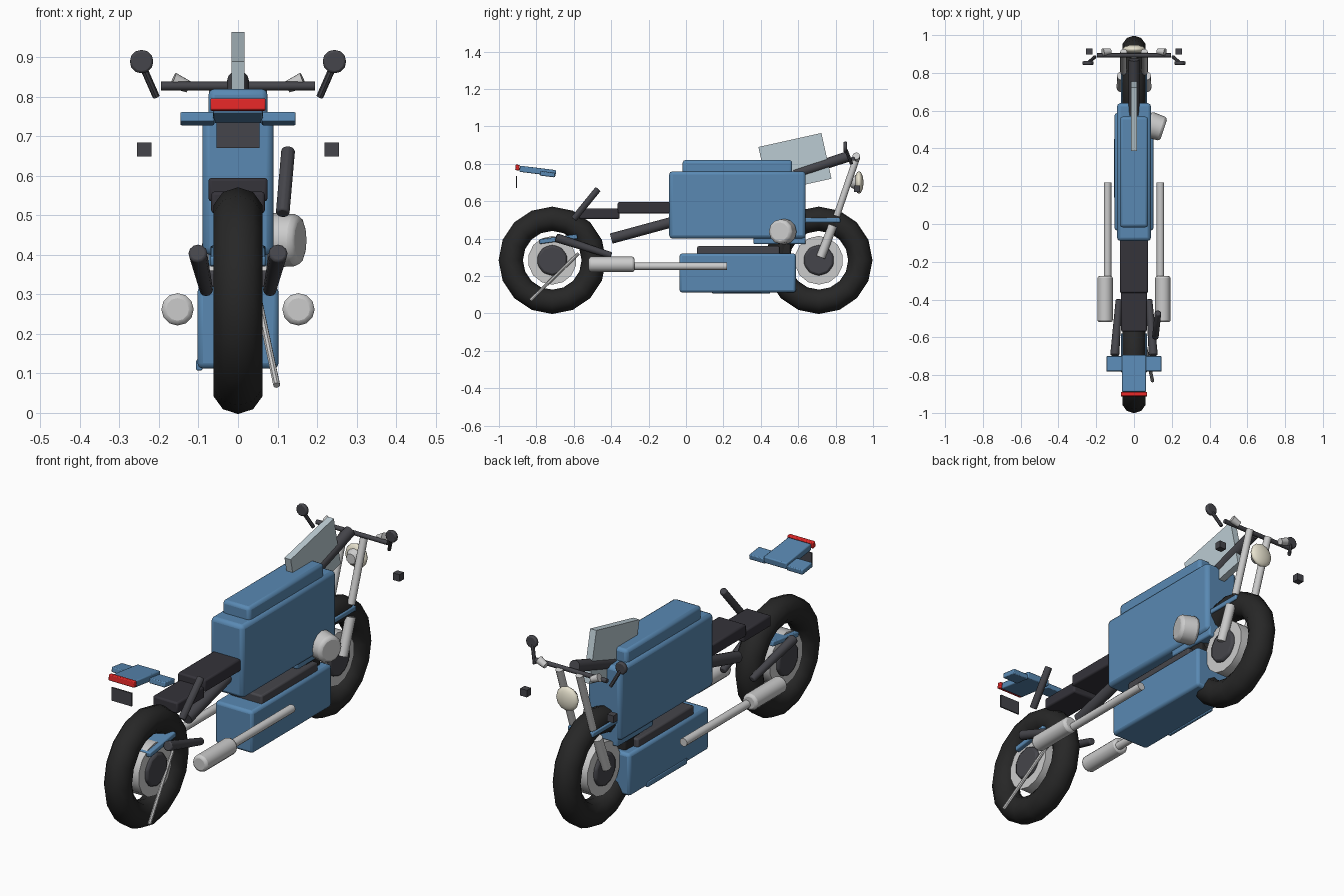
import bpy, math
from mathutils import Vector

if "Cube" in bpy.data.objects:
    bpy.data.objects.remove(bpy.data.objects["Cube"])

def mat(name, c):
    m = bpy.data.materials.new(name)
    m.diffuse_color = c
    m.use_nodes = True
    m.node_tree.nodes["Principled BSDF"].inputs["Base Color"].default_value = m.diffuse_color
    return m

BLUE = mat("blue", (0.10, 0.25, 0.45, 1))
DARK = mat("dark", (0.06, 0.06, 0.07, 1))
SEAT = mat("seat_dark", (0.035, 0.033, 0.042, 1))
RUBBER = mat("rubber", (0.02, 0.02, 0.02, 1))
SILVER = mat("silver", (0.65, 0.65, 0.67, 1))
RED = mat("red", (0.75, 0.02, 0.02, 1))
CREAM = mat("cream", (0.8, 0.76, 0.62, 1))
GLASS = mat("glass", (0.5, 0.6, 0.65, 0.4))

def finish(name, m, bevel=0, segs=2):
    o = bpy.context.object
    o.name = name
    o.data.materials.append(m)
    if bevel:
        b = o.modifiers.new("bevel", "BEVEL")
        b.width, b.segments = bevel, segs
        b.limit_method = 'ANGLE'
    bpy.ops.object.shade_smooth_by_angle(angle=math.radians(40))
    return o

# box from (min, max) in each axis, optionally pitched about x
def box(name, m, x, y, z, bevel=0.0, pitch=0):
    lo, hi = Vector((x[0], y[0], z[0])), Vector((x[1], y[1], z[1]))
    bpy.ops.mesh.primitive_cube_add(size=1, location=(lo + hi) / 2)
    o = bpy.context.object
    o.scale = hi - lo
    bpy.ops.object.transform_apply(location=False, rotation=False, scale=True)
    o.rotation_euler.x = math.radians(pitch)
    return finish(name, m, bevel)

# tapered rod between two points
def rod(name, m, a, b, r1, r2=None, n=12, bevel=0):
    a, b = Vector(a), Vector(b)
    bpy.ops.mesh.primitive_cone_add(vertices=n, radius1=r1, radius2=r1 if r2 is None else r2,
                                    depth=(b - a).length, location=(a + b) / 2)
    bpy.context.object.rotation_euler = (b - a).to_track_quat('Z', 'Y').to_euler()
    return finish(name, m, bevel)

# wheels: tyre, disc and hub
for tag, y in (("rear", -0.715), ("front", 0.71)):
    c = Vector((0, y, 0.284))
    bpy.ops.mesh.primitive_torus_add(major_segments=16, minor_segments=10, major_radius=0.222,
                                     minor_radius=0.065, location=c,
                                     rotation=(math.radians(11.25), math.radians(90), 0))
    o = bpy.context.object
    o.rotation_euler = (0, math.radians(90), 0)
    finish(tag + "_tyre", RUBBER)
    rod(tag + "_disc", SILVER, c - Vector((0.048, 0, 0)), c + Vector((0.048, 0, 0)), 0.13, n=14)
    rod(tag + "_hub", DARK, c - Vector((0.062, 0, 0)), c + Vector((0.062, 0, 0)), 0.083, n=10, bevel=0.012)

# body: tank, lid, chin, engine, belly
box("tank", BLUE, (-0.09, 0.09), (-0.09, 0.64), (0.40, 0.76), 0.018)
box("tank_lid", BLUE, (-0.075, 0.075), (-0.018, 0.568), (0.70, 0.82), 0.015)
box("tank_chin", BLUE, (-0.075, 0.075), (0.36, 0.64), (0.37, 0.45), 0.008)
box("belly", BLUE, (-0.103, 0.103), (-0.035, 0.588), (0.112, 0.32), 0.014)
box("belly_trim", BLUE, (-0.106, -0.09), (0.14, 0.45), (0.107, 0.135), 0.004)
box("engine", DARK, (-0.088, 0.088), (0.06, 0.50), (0.25, 0.36), 0.008)
box("engine_front", RUBBER, (-0.06, 0.06), (0.44, 0.56), (0.28, 0.40), 0.01)

# seat and subframe
box("front_seat", SEAT, (-0.075, 0.075), (-0.365, -0.07), (0.535, 0.595), 0.008)
box("rear_seat", SEAT, (-0.068, 0.068), (-0.57, -0.355), (0.505, 0.56), 0.008)
rod("frame_strut", DARK, (0, -0.40, 0.40), (0, -0.05, 0.495), 0.028)
rod("head_tube", DARK, (0, 0.58, 0.745), (0, 0.87, 0.84), 0.028)

# tail unit with light and plate
box("tail", BLUE, (-0.063, 0.063), (-0.89, -0.695), (0.745, 0.778), 0.005, -7)
box("tail_light", RED, (-0.07, 0.07), (-0.912, -0.89), (0.765, 0.795), 0.004, -7)
box("rear_plate", DARK, (-0.055, 0.055), (-0.91, -0.903), (0.67, 0.735))

# mudguards
box("rear_mudguard", BLUE, (-0.07, 0.07), (-0.785, -0.58), (0.385, 0.41), 0.005, 8)
box("front_mudguard", BLUE, (-0.07, 0.07), (0.60, 0.825), (0.485, 0.51), 0.005)

# windscreen
box("windscreen", GLASS, (-0.017, 0.017), (0.41, 0.755), (0.68, 0.93), 0, 12.5)

# headlight
rod("headlight_shell", SILVER, (0, 0.88, 0.70), (0, 0.925, 0.70), 0.025, 0.05)
bpy.ops.mesh.primitive_uv_sphere_add(segments=12, ring_count=8, radius=1, location=(0, 0.925, 0.70),
                                     rotation=(math.radians(90), 0, 0))
bpy.context.object.scale = (0.06, 0.06, 0.024)
finish("headlight_lens", CREAM)

# paired parts
for s, side in ((-1, "left"), (1, "right")):
    rod(side + "_muffler", SILVER, (s*0.153, -0.52, 0.262), (s*0.153, -0.275, 0.262), 0.041, bevel=0.012)
    rod(side + "_exhaust_pipe", SILVER, (s*0.14, -0.29, 0.252), (s*0.14, 0.22, 0.252), 0.02)
    rod(side + "_swingarm", DARK, (s*0.102, -0.695, 0.405), (s*0.08, -0.40, 0.31), 0.024, 0.017, bevel=0.006)
    rod(side + "_upper_fork", SILVER, (s*0.055, 0.805, 0.52), (s*0.055, 0.91, 0.825), 0.018)
    rod(side + "_lower_fork", SILVER, (s*0.068, 0.72, 0.30), (s*0.066, 0.785, 0.47), 0.024)
    box(side + "_tail_wing", BLUE, sorted((s*0.06, s*0.146)), (-0.78, -0.70), (0.732, 0.757), 0.004, -7)
    rod(side + "_bar_clamp", SILVER, (s*0.125, 0.915, 0.825), (s*0.165, 0.91, 0.842), 0.015, 0.02)
    rod(side + "_mirror_stalk", DARK, (s*0.207, 0.885, 0.80), (s*0.24, 0.855, 0.875), 0.009, n=8)
    rod(side + "_mirror", DARK, (s*0.244, 0.842, 0.889), (s*0.244, 0.862, 0.889), 0.03, bevel=0.006)
    box(side + "_indicator", DARK, sorted((s*0.219, s*0.255)), (0.897, 0.93), (0.649, 0.684))

# handlebar and asymmetric right-hand parts
rod("handlebar", DARK, (-0.195, 0.893, 0.827), (0.195, 0.893, 0.827), 0.011)
rod("air_intake", SILVER, (0.07, 0.53, 0.437), (0.158, 0.501, 0.437), 0.07, 0.065, bevel=0.015)
rod("shock", DARK, (0.113, -0.60, 0.505), (0.127, -0.47, 0.665), 0.018, bevel=0.005)
rod("side_stand", SILVER, (0.098, -0.832, 0.07), (0.045, -0.575, 0.32), 0.009, n=8)
